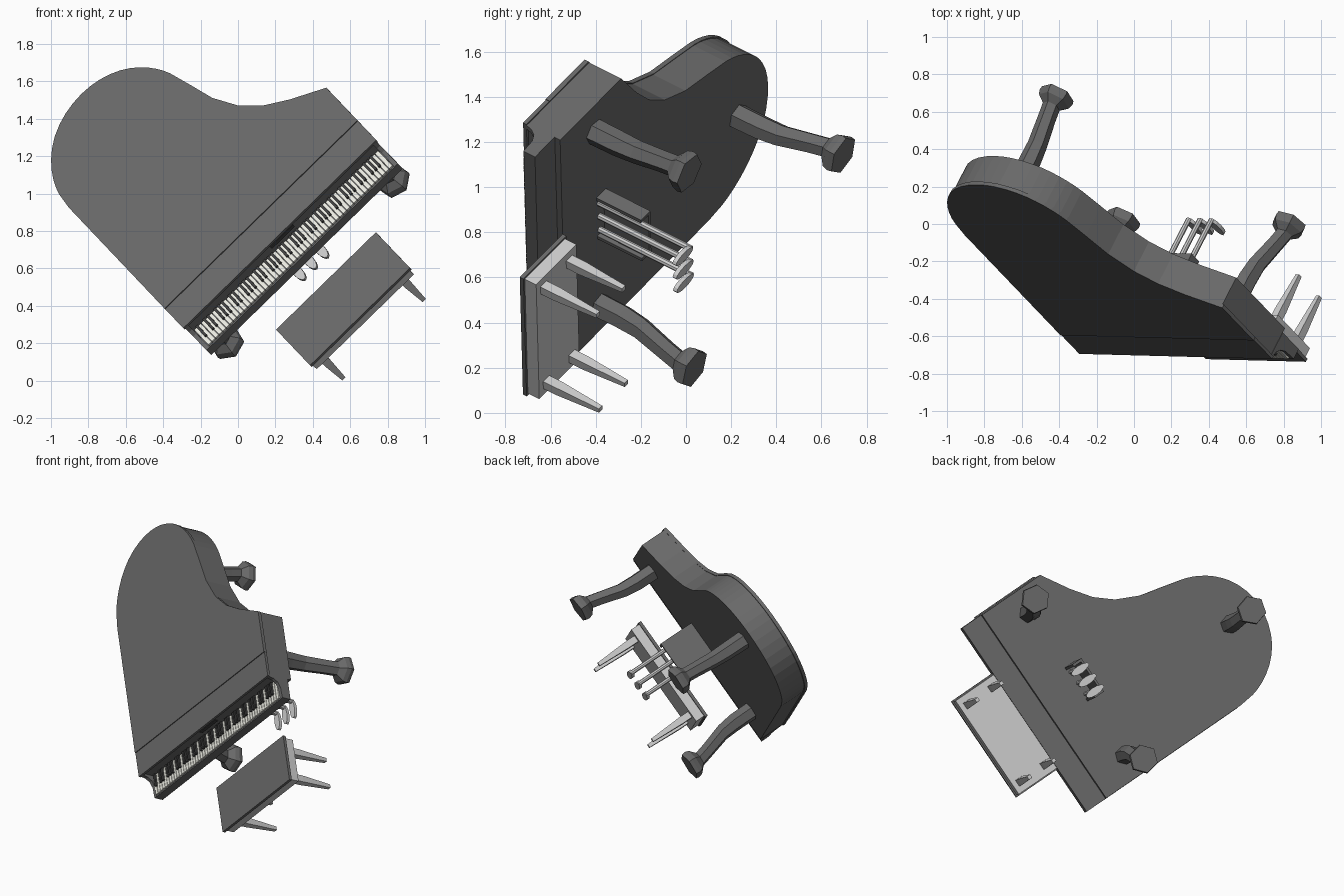
import bpy, bmesh, math
from mathutils import Matrix, Vector

if "Cube" in bpy.data.objects:
    bpy.data.objects.remove(bpy.data.objects["Cube"])

# Local frame: u along the keyboard, v towards the tail, w up from the lid top
U, V = Vector((.716, -.019, .698)), Vector((-.573, .597, .601))
W = U.cross(V).normalized()
M = Matrix((U, V, W)).transposed().to_4x4()
M.translation = (-.393, -.595, .385)
WIDTH = 1.441
MID = WIDTH / 2


def material(name, c):
    m = bpy.data.materials.new(name)
    m.diffuse_color = (*c, 1)
    m.use_nodes = True
    m.node_tree.nodes["Principled BSDF"].inputs["Base Color"].default_value = m.diffuse_color
    return m


DARK = material("dark_lacquer", (.14, .14, .14))
BLACK = material("black_keys", (.05, .05, .05))
IVORY = material("ivory", (.85, .85, .78))


def finish(name, bm, mat=None):
    bmesh.ops.recalc_face_normals(bm, faces=bm.faces[:])
    me = bpy.data.meshes.new(name)
    bm.to_mesh(me)
    bm.free()
    me.transform(M)
    ob = bpy.data.objects.new(name, me)
    bpy.context.collection.objects.link(ob)
    if mat:
        me.materials.append(mat)
    return ob


def loft(name, rings, mat=None):
    """Skin a list of equal-length point rings and cap both ends."""
    bm = bmesh.new()
    rs = [[bm.verts.new(p) for p in ring] for ring in rings]
    for a, b in zip(rs, rs[1:]):
        for i in range(len(a)):
            j = (i + 1) % len(a)
            bm.faces.new((a[i], a[j], b[j], b[i]))
    bm.faces.new(rs[0])
    bm.faces.new(rs[-1])
    return finish(name, bm, mat)


def plate(name, outline, w0, w1, mat=None):
    return loft(name, [[(u, v, w) for u, v in outline] for w in (w0, w1)], mat)


def boxes(name, items, mat=None):
    bm = bmesh.new()
    for u0, u1, v0, v1, w0, w1 in items:
        m = Matrix.Translation(((u0 + u1) / 2, (v0 + v1) / 2, (w0 + w1) / 2)) @ \
            Matrix.Diagonal((u1 - u0, v1 - v0, w1 - w0, 1))
        bmesh.ops.create_cube(bm, size=1, matrix=m)
    return finish(name, bm, mat)


def ring(u, v, w, r, n=6, turn=0.0, ry=None):
    return [(u + r * math.cos(turn + 2 * math.pi * i / n),
             v + (ry or r) * math.sin(turn + 2 * math.pi * i / n), w) for i in range(n)]


def smooth(points):
    """Add the halfway points of a Catmull-Rom spline."""
    p = [Vector(q) for q in points]
    out = [p[0]]
    for i in range(1, len(p) - 2):
        out += [p[i], (9 * (p[i] + p[i + 1]) - p[i - 1] - p[i + 2]) / 16]
    return out + p[-2:]


# Lid, front flap and case share the curved outline: open waist, finer round tail
waist = [(1.441, .291), (1.255, .402), (1.128, .495), (1.034, .605), (.962, .757)]
tail = smooth([(.924, .92), (.89, 1.058), (.85, 1.147), (.792, 1.226), (.708, 1.297),
               (.594, 1.347), (.47, 1.363), (.337, 1.344), (.21, 1.287), (.111, 1.197),
               (.046, 1.095), (.014, 1.0), (.002, .897)])
curve = waist + [tuple(p) for p in tail]
plate("lid", [(0, 0), (WIDTH, 0)] + curve, 0, -.022, DARK)
plate("lid_front_flap", [(0, -.172), (WIDTH, -.172), (WIDTH, -.002), (0, -.002)],
      -.004, -.022, DARK)
inner = [(.72 + (u - .72) * .988, .55 + (v - .55) * .988) for u, v in curve]
plate("case", [(.008, -.16), (WIDTH - .008, -.16)] + inner, -.022, -.197, DARK)

# Scooped cheeks at both ends of the keyboard
cheek = [(-.158, -.022), (-.172, -.022), (-.18, -.055), (-.2, -.083), (-.235, -.1),
         (-.307, -.104), (-.307, -.168), (-.158, -.168)]
for side, (a, b) in {"left": (.006, .03), "right": (WIDTH - .03, WIDTH - .006)}.items():
    loft(side + "_cheek", [[(u, v, w) for v, w in cheek] for u in (a, b)], DARK)

# Key bed with front rail, plain plate on the fallboard
boxes("key_bed", [(.03, WIDTH - .03, -.302, -.158, -.168, -.118),
                  (.03, WIDTH - .03, -.307, -.299, -.168, -.106)], DARK)
boxes("fallboard_plate", [(MID - .085, MID + .085, -.166, -.158, -.06, -.035)], BLACK)

# Keys: 52 white, black ones in groups of two and three
K0, step = .032, (WIDTH - .064) / 52
boxes("white_keys", [(K0 + i * step + .002, K0 + (i + 1) * step - .002, -.297, -.165, -.12, -.096)
                     for i in range(52)], IVORY)
boxes("black_keys", [(K0 + (i + 1) * step - .0075, K0 + (i + 1) * step + .0075,
                      -.25, -.165, -.1, -.083)
                     for i in range(51) if (i + 5) % 7 in (0, 1, 3, 4, 5)], BLACK)

# Curved six-sided legs with flared feet: start point and outward offset
leg_profile = [(-.18, .06, 0), (-.33, .058, .02), (-.43, .053, .15), (-.58, .049, .75),
               (-.65, .049, 1), (-.685, .088, 1), (-.712, .096, 1), (-.735, .092, 1)]
legs = {"front_left_leg": (.17, .09, -.07, -.025),
        "front_right_leg": (WIDTH - .17, .09, .07, -.025),
        "tail_leg": (.48, 1.125, .015, .055)}
for name, (u, v, du, dv) in legs.items():
    turn = math.atan2(dv, du)
    loft(name, [ring(u + du * t, v + dv * t, w, r, 6, turn) for w, r, t in leg_profile], DARK)

# Pedal bracket: back panel with two side flanges
boxes("pedal_bracket", [(MID - .13, MID + .13, .145, .16, -.44, -.19),
                        (MID - .13, MID - .112, .09, .16, -.44, -.19),
                        (MID + .112, MID + .13, .09, .16, -.44, -.19)], DARK)

# Pedals with rods
for i, name in enumerate(("left", "middle", "right")):
    u = MID + (i - 1) * .085
    loft(name + "_pedal_rod", [ring(u, .108, w, .015, 8) for w in (-.19, -.7)])
    loft(name + "_pedal", [ring(u, .053, w, .026, 12, 0, .064) for w in (-.685, -.705)])

# Bench
B = (.346, 1.092, -.673, -.355)
boxes("bench_seat", [(*B, -.366, -.346)], DARK)
boxes("bench_apron", [(B[0] + .01, B[1] - .01, B[2] + .01, B[3] - .01, -.428, -.365)])
for su, side in ((-1, "left"), (1, "right")):
    for sv, end in ((-1, "front"), (1, "back")):
        u, v = .719 + su * .3, -.514 + sv * .095
        loft(f"bench_{end}_{side}_leg", [ring(u, v, w, r, 4, math.pi / 4)
                                         for w, r in ((-.42, .032), (-.5, .032), (-.725, .017))])
